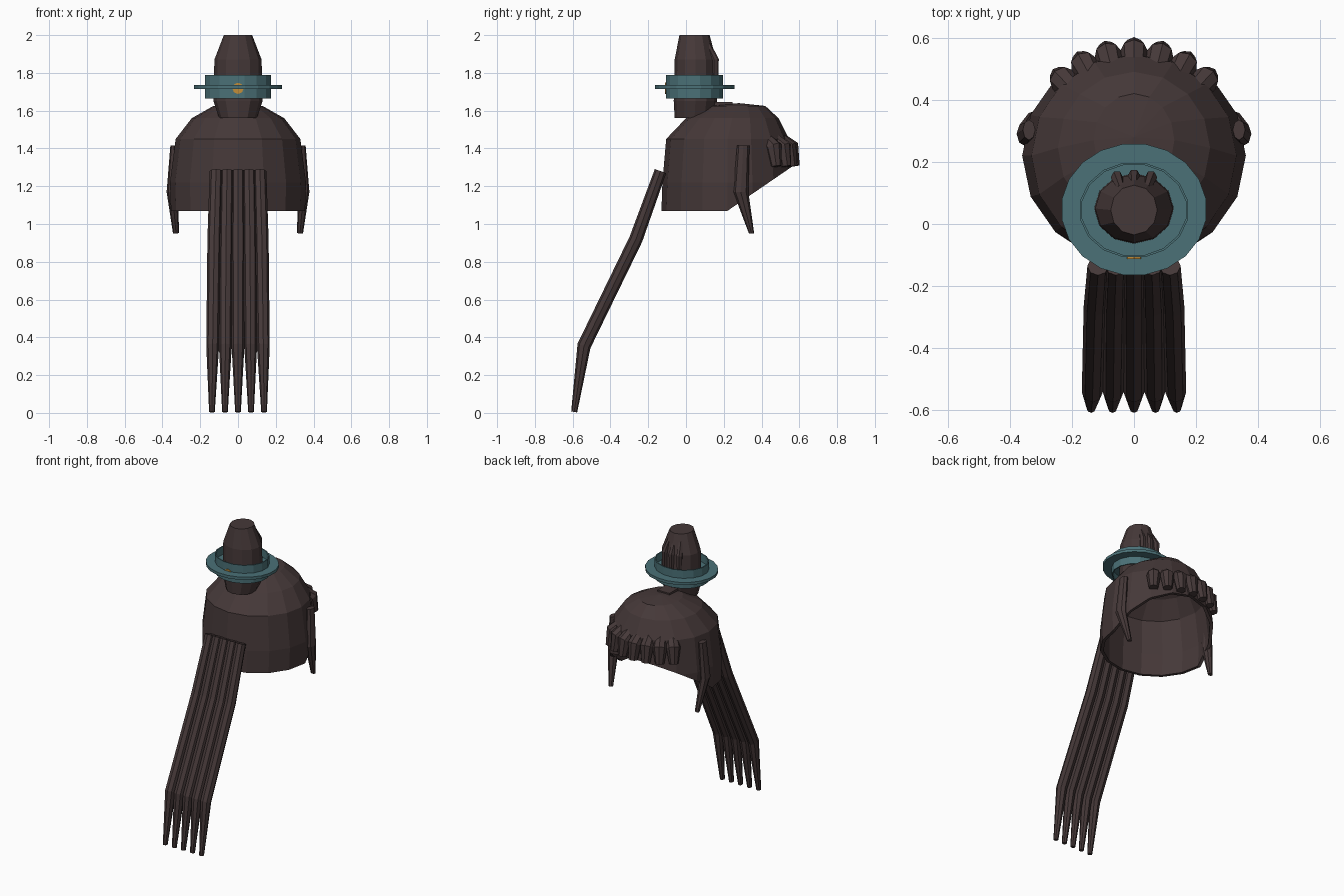
import bpy, bmesh, math
from mathutils import Vector

if "Cube" in bpy.data.objects:
    bpy.data.objects.remove(bpy.data.objects["Cube"])


def material(name, rgb):
    m = bpy.data.materials.new(name)
    m.diffuse_color = (*rgb, 1)
    m.use_nodes = True
    m.node_tree.nodes["Principled BSDF"].inputs["Base Color"].default_value = m.diffuse_color
    return m


BROWN = material("dark brown", (0.060, 0.040, 0.040))
TEAL = material("teal", (0.070, 0.165, 0.185))
GOLD = material("gold", (0.55, 0.27, 0.04))


def finish(bm, name, mat):
    bmesh.ops.recalc_face_normals(bm, faces=bm.faces)
    me = bpy.data.meshes.new(name)
    bm.to_mesh(me)
    bm.free()
    me.materials.append(mat)
    ob = bpy.data.objects.new(name, me)
    bpy.context.collection.objects.link(ob)
    return ob


def bridge(bm, rings, loop=False):
    pairs = list(zip(rings, rings[1:] + rings[:1])) if loop else zip(rings, rings[1:])
    for a, b in pairs:
        n = len(a)
        for i in range(n):
            j = (i + 1) % n
            bm.faces.new((a[i], a[j], b[j], b[i]))


def lathe(bm, profile, sides, caps=True, loop=False, turn=0.0):
    """Elliptical rings: (z, y centre, x radius, y radius)."""
    rings = []
    for z, cy, rx, ry in profile:
        ang = [2 * math.pi * (i + turn) / sides for i in range(sides)]
        rings.append([bm.verts.new((rx * math.cos(a), cy + ry * math.sin(a), z)) for a in ang])
    bridge(bm, rings, loop)
    if caps:
        bm.faces.new(rings[0])
        bm.faces.new(rings[-1])
    return rings


def strand(name, path, sizes, side, sides=8):
    """Tapered lock along a path; sizes are (half width along side, half depth)."""
    bm = bmesh.new()
    pts = [Vector(p) for p in path]
    u = Vector(side).normalized()
    rings = []
    for k, p in enumerate(pts):
        t = (pts[min(k + 1, len(pts) - 1)] - pts[max(k - 1, 0)]).normalized()
        v = t.cross(u).normalized()
        w, d = sizes[k]
        rings.append([bm.verts.new(p + u * w * math.cos(a) + v * d * math.sin(a))
                      for a in (2 * math.pi * i / sides for i in range(sides))])
    bridge(bm, rings)
    bm.faces.new(rings[0])
    bm.faces.new(rings[-1])
    return finish(bm, name, BROWN)


# Hair cap: faceted dome, cut at a slant behind, open underneath
bm = bmesh.new()
rings = lathe(bm, [(1.07, 0.22, 0.355, 0.35), (1.22, 0.22, 0.36, 0.345),
                   (1.45, 0.22, 0.33, 0.325), (1.56, 0.245, 0.245, 0.245),
                   (1.625, 0.27, 0.13, 0.15)], 16, caps=False)
top = bm.verts.new((0, 0.28, 1.64))
for i in range(16):
    bm.faces.new((rings[-1][i], rings[-1][(i + 1) % 16], top))
bmesh.ops.bisect_plane(bm, geom=bm.verts[:] + bm.edges[:] + bm.faces[:],
                       plane_co=(0, 0.22, 1.07), plane_no=(0, 0.26, -0.38), clear_outer=True)
cap = finish(bm, "hair_cap", BROWN)
shell = cap.modifiers.new("thickness", 'SOLIDIFY')
shell.thickness = 0.02
shell.offset = -1

# Small flat tuft on the crown
bm = bmesh.new()
bmesh.ops.create_cube(bm, size=1)
for v in bm.verts:
    v.co = (v.co.x * 0.09, 0.19 + v.co.y * 0.11, 1.63 + v.co.z * 0.03)
finish(bm, "crown_tuft", BROWN)

# Topknot
bm = bmesh.new()
lathe(bm, [(1.56, 0.045, 0.10, 0.105), (1.65, 0.05, 0.13, 0.115),
           (1.87, 0.05, 0.125, 0.11), (2.0, 0.045, 0.075, 0.08)], 12)
finish(bm, "topknot", BROWN)

# Little ridges behind the topknot
for x in (-0.055, 0, 0.055):
    y = 0.155 - abs(x) * 0.1
    strand("topknot_ridge", [(x * 0.75, y - 0.035, 1.95), (x, y, 1.87), (x, y, 1.77), (x * 0.9, y - 0.02, 1.70)],
           [(0.014, 0.014), (0.02, 0.022), (0.018, 0.018), (0.01, 0.01)], (1, 0, 0), 6)

# Hair tie: upright band and thin brim disc
bm = bmesh.new()
lathe(bm, [(1.665, 0.045, 0.177, 0.155), (1.79, 0.045, 0.177, 0.155),
           (1.79, 0.045, 0.17, 0.148), (1.665, 0.045, 0.17, 0.148)], 16, False, True, 0.5)
finish(bm, "tie_band", TEAL)
bm = bmesh.new()
lathe(bm, [(1.716, 0.047, 0.235, 0.213), (1.735, 0.047, 0.235, 0.213),
           (1.735, 0.047, 0.11, 0.10), (1.716, 0.047, 0.11, 0.10)], 20, False, True, 0.5)
finish(bm, "tie_brim", TEAL)

# Gold badge on the front of the band
bm = bmesh.new()
bmesh.ops.create_cone(bm, cap_ends=True, segments=8, radius1=0.03, radius2=0.03, depth=0.008)
for v in bm.verts:
    v.co = (v.co.x, -0.108 + v.co.z, 1.718 + v.co.y)
finish(bm, "tie_badge", GOLD)

# Long fringe: five strands hanging forward
for i in range(-2, 3):
    strand("fringe_strand",
           [(i * 0.058, -0.135, 1.28), (i * 0.063, -0.265, 0.92),
            (i * 0.067, -0.54, 0.355), (i * 0.069, -0.592, 0.005)],
           [(0.034, 0.032), (0.036, 0.036), (0.034, 0.036), (0.015, 0.016)], (1, 0, 0))

# Side locks in front of the ears
for s in (-1, 1):
    strand("side_lock",
           [(s * 0.338, 0.303, 1.415), (s * 0.348, 0.29, 1.17), (s * 0.328, 0.347, 0.95)],
           [(0.033, 0.02), (0.04, 0.03), (0.014, 0.016)], (0, 1, 0))

# Row of curls around the back
for i in range(-3, 4):
    a = math.radians(i * 14.4)
    d = Vector((math.sin(a), math.cos(a), 0))
    c = Vector((0, 0.22, 0))
    strand("back_curl",
           [c + d * 0.245 + Vector((0, 0, 1.475)), c + d * 0.335 + Vector((0, 0, 1.405)),
            c + d * 0.352 + Vector((0, 0, 1.305))],
           [(0.036, 0.033), (0.045, 0.045), (0.029, 0.03)], (d.y, -d.x, 0))
